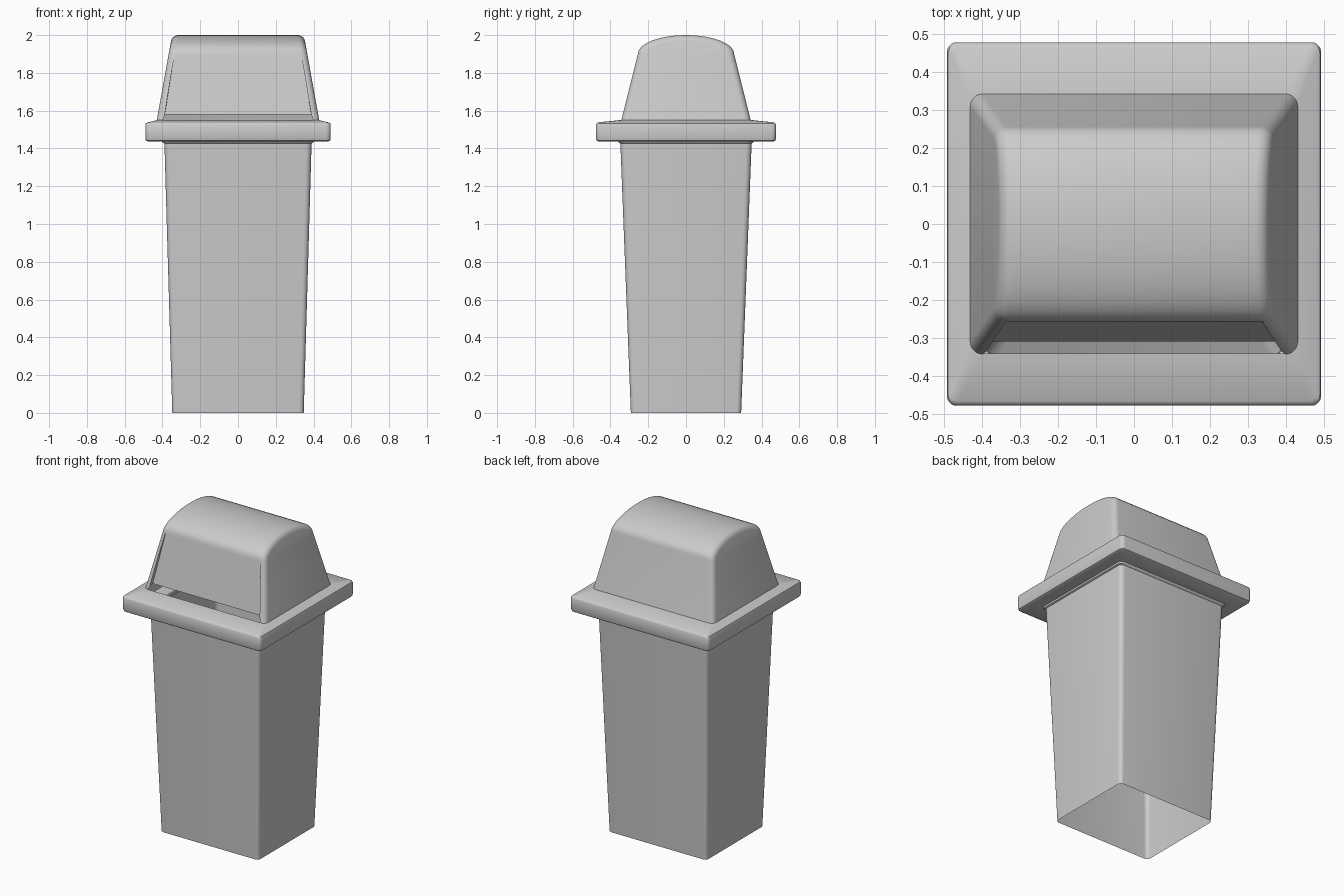
import bpy, bmesh, math

if "Cube" in bpy.data.objects:
    bpy.data.objects.remove(bpy.data.objects["Cube"])

plastic = bpy.data.materials.new("grey plastic")
plastic.use_nodes = True
GREY = (0.6, 0.6, 0.6, 1)
plastic.diffuse_color = GREY
plastic.node_tree.nodes["Principled BSDF"].inputs["Base Color"].default_value = GREY


def finish(name, bm, angle=35):
    mesh = bpy.data.meshes.new(name)
    bm.to_mesh(mesh)
    bm.free()
    mesh.materials.append(plastic)
    obj = bpy.data.objects.new(name, mesh)
    bpy.context.collection.objects.link(obj)
    bpy.ops.object.select_all(action="DESELECT")
    bpy.context.view_layer.objects.active = obj
    obj.select_set(True)
    bpy.ops.object.shade_smooth_by_angle(angle=math.radians(angle))
    return obj


def rounded_ring(bm, hx, hy, z, r, steps=5):
    """Rounded rectangle of vertices at height z."""
    ring = []
    for corner, (sx, sy) in enumerate([(1, 1), (-1, 1), (-1, -1), (1, -1)]):
        for i in range(steps + 1):
            a = math.pi / 2 * (corner + i / steps)
            ring.append(bm.verts.new((sx * (hx - r) + r * math.cos(a),
                                      sy * (hy - r) + r * math.sin(a), z)))
    return ring


def loft(name, sections):
    """Open shell through rounded rectangles (half x, half y, z, radius)."""
    bm = bmesh.new()
    rings = [rounded_ring(bm, *s) for s in sections]
    for low, high in zip(rings, rings[1:]):
        for i in range(len(low)):
            j = (i + 1) % len(low)
            bm.faces.new((low[i], low[j], high[j], high[i]))
    return finish(name, bm)


# Tapered bin body, open at the bottom
loft("bin_body", [(0.348, 0.292, 0, 0.025), (0.39, 0.348, 1.44, 0.03)])

# Lid rim: collar under it, rounded outer band, gently sloping top
loft("lid_rim", [
    (0.388, 0.346, 1.425, 0.03), (0.398, 0.355, 1.43, 0.03),
    (0.402, 0.36, 1.44, 0.03), (0.478, 0.465, 1.437, 0.02),
    (0.488, 0.473, 1.442, 0.025), (0.491, 0.477, 1.452, 0.025),
    (0.491, 0.477, 1.524, 0.025), (0.488, 0.473, 1.533, 0.025),
    (0.478, 0.465, 1.538, 0.02), (0.425, 0.34, 1.551, 0.03)])

# Hood: arched profile extruded sideways with ends leaning inward
BASE, SPRING, TOP = 1.55, 1.9, 2.0
arch = [(-0.255 * math.cos(math.pi * i / 20),
         SPRING + (TOP - SPRING) * math.sin(math.pi * i / 20)) for i in range(21)]
profile = [(-0.342, BASE)] + arch + [(0.342, BASE)]

bm = bmesh.new()
ends = [[bm.verts.new((s * (0.43 - 0.18 * (z - BASE)), y, z)) for y, z in profile]
        for s in (-1, 1)]
left, right = ends
caps = [bm.faces.new(left), bm.faces.new(right)]
for i in range(len(profile) - 1):
    bm.faces.new((left[i], right[i], right[i + 1], left[i + 1]))
bmesh.ops.recalc_face_normals(bm, faces=bm.faces)
rim_edges = [e for e in {e for c in caps for e in c.edges} if len(e.link_faces) == 2]
bmesh.ops.bevel(bm, geom=rim_edges, offset=0.032, offset_type="OFFSET",
                segments=5, profile=0.5, affect="EDGES", clamp_overlap=True)

# Front opening with the flap swung in at its lower edge
front = max((f for f in bm.faces if f.normal.y < -0.8), key=lambda f: f.calc_area())
bmesh.ops.inset_region(bm, faces=[front], thickness=0.01)
for v in front.verts:
    low = v.co.z < 1.7
    z = 1.58 if low else 1.896
    v.co = (math.copysign(0.388 if low else 0.338, v.co.x),
            -0.342 + 0.087 * (z - BASE) / (SPRING - BASE), z)
bmesh.ops.inset_region(bm, faces=[front], thickness=0.001)
for v in front.verts:
    low = v.co.z < 1.7
    v.co = (math.copysign(0.387 if low else 0.337, v.co.x),
            -0.309 if low else -0.25, 1.58 if low else 1.895)
finish("lid_hood", bm)
